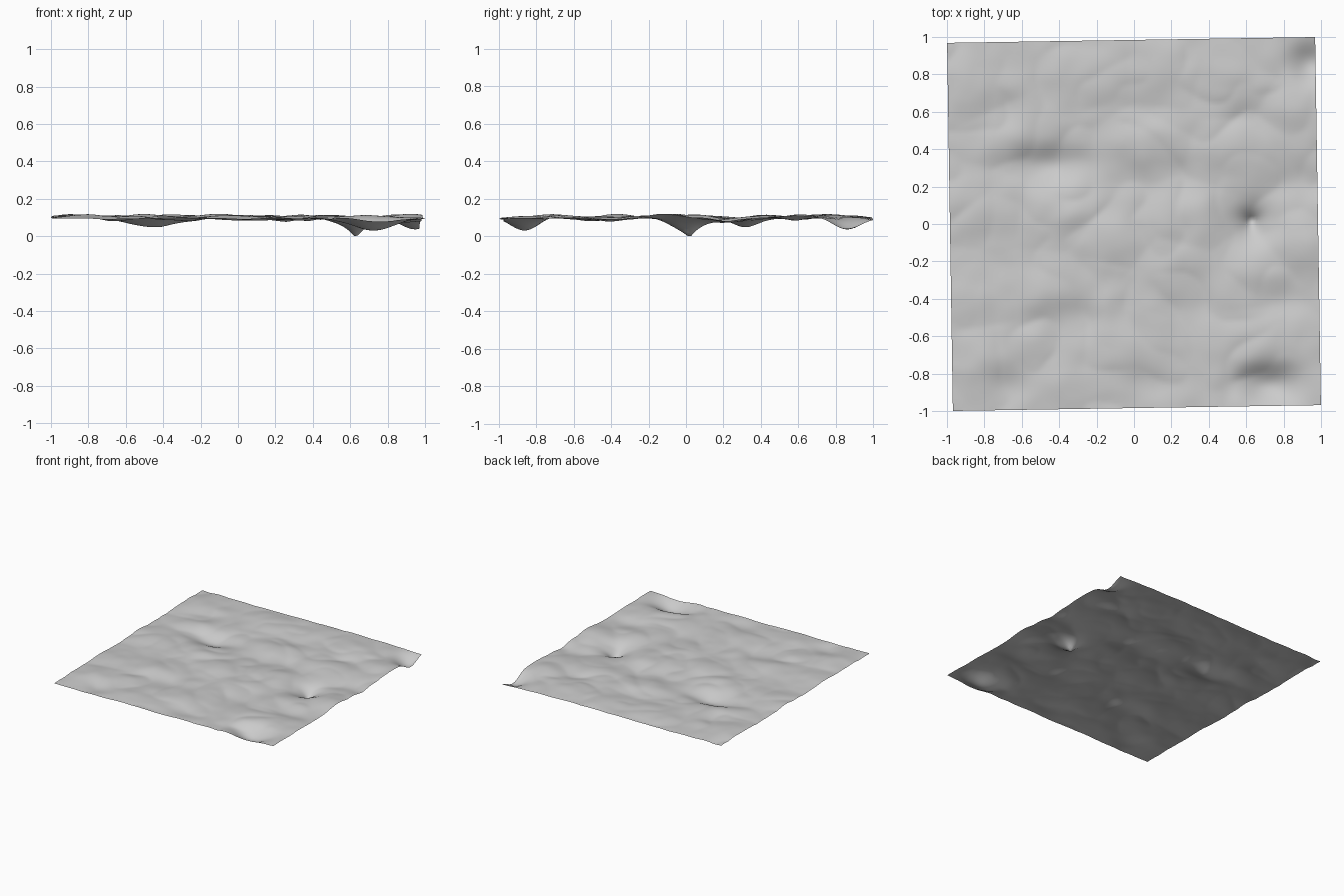
import bpy
import bmesh
from math import exp, hypot, radians
from mathutils import Matrix, Vector, noise

# Remove the default cube only
default_cube = bpy.data.objects.get("Cube")
if default_cube:
    bpy.data.objects.remove(default_cube, do_unlink=True)

HALF_SIZE = 0.984
CELLS = 120
PLATEAU = 0.109

# Hollows: x, y, depth, width along x, width along y
HOLLOWS = [
    (-.46, .32, .05, .19, .1),
    (.2, .26, .02, .28, .12),
    (.72, -.86, .07, .15, .1),
    (.94, .86, .06, .1, .1),
    (.06, -.86, .018, .16, .1),
    (-.66, -.86, .018, .12, .1),
    (-.7, .6, .012, .16, .1),
    (.1, .64, .012, .15, .1),
    (.6, .58, .016, .16, .1),
    (-.32, -.5, .018, .16, .1),
    (.3, -.4, .018, .13, .14),
    (.8, -.4, .018, .14, .1),
    (.85, .22, .02, .2, .1),
]

# Crests of the low mounds between the hollows
MOUNDS = [
    (-.65, .47), (.1, .45), (.5, .38), (.63, -.25), (-.45, -.35),
    (.18, -.24), (.7, -.64), (0, -.7), (-.76, -.7), (-.85, .75),
    (-.2, .78), (.16, .8), (.52, .74), (.88, .6), (-.1, -.1),
    (-.8, .1), (.3, .04), (-.4, .06), (.9, -.1), (-.85, -.4),
]


def bump(dx, dy, wide, deep):
    """Soft round weight, one at the centre and fading outwards."""
    return exp(-(dx / wide) ** 2 - (dy / deep) ** 2)


def ground_height(x, y):
    """Puffy mounds and creases, broad hollows and one sharp pit."""
    height = PLATEAU
    for cx, cy, depth, wide, deep in HOLLOWS:
        height -= depth * bump(x - cx, y - cy, wide, deep)
    height += .016 * max(bump(x - cx, y - cy, .2, .16) for cx, cy in MOUNDS)

    # The pit falls steeply from the back and gently from the front
    pit_x, pit_y = x - .63, y - .02
    slope = .07 if pit_y > 0 else .11
    height -= .108 * exp(-hypot(pit_x / .08, pit_y / slope))

    # Uneven surface: warped noise with sharp creases and small ripples
    warp = .08 * noise.noise(Vector((x, y, 5)) * 3)
    crease = abs(noise.noise(Vector((x + warp, y - warp, 0)) * 4))
    ripple = noise.noise(Vector((x, y, 1)) * 9)
    return height + .018 * (crease - .25) + .003 * ripple


# Matte stone colour
stone = bpy.data.materials.new("stone_grey")
stone.use_nodes = True
grey = (.6, .6, .6, 1)
stone.diffuse_color = grey
shader = stone.node_tree.nodes["Principled BSDF"]
shader.inputs["Base Color"].default_value = grey
shader.inputs["Roughness"].default_value = 1

# Ground sheet: an open grid, turned slightly and displaced
bm = bmesh.new()
bmesh.ops.create_grid(bm, x_segments=CELLS, y_segments=CELLS, size=HALF_SIZE)
bmesh.ops.rotate(bm, verts=bm.verts, matrix=Matrix.Rotation(radians(.9), 3, "Z"))
for vert in bm.verts:
    vert.co.z = ground_height(vert.co.x, vert.co.y)
lowest = min(vert.co.z for vert in bm.verts)
for vert in bm.verts:
    vert.co.z -= lowest
for face in bm.faces:
    face.smooth = True

mesh = bpy.data.meshes.new("ground_sheet")
bm.to_mesh(mesh)
bm.free()
mesh.materials.append(stone)
ground = bpy.data.objects.new("ground_sheet", mesh)
bpy.context.collection.objects.link(ground)
